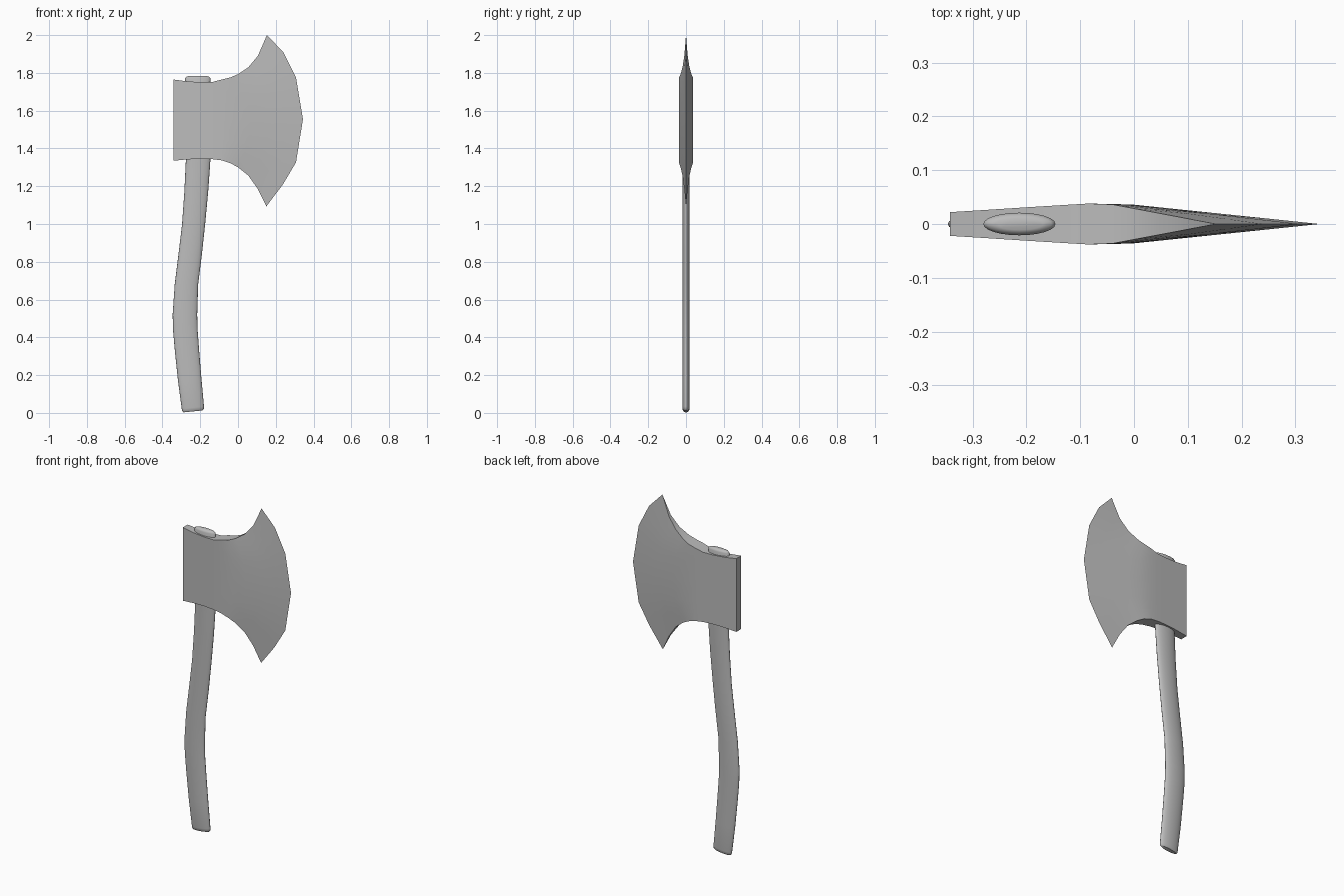
import bpy, math
from mathutils import Vector

if "Cube" in bpy.data.objects:
    bpy.data.objects.remove(bpy.data.objects["Cube"])

grey = bpy.data.materials.new("grey")
grey.diffuse_color = (0.5, 0.5, 0.5, 1)
grey.use_nodes = True
grey.node_tree.nodes["Principled BSDF"].inputs["Base Color"].default_value = grey.diffuse_color


def build(name, verts, faces, angle):
    mesh = bpy.data.meshes.new(name)
    mesh.from_pydata(verts, [], faces)
    mesh.materials.append(grey)
    obj = bpy.data.objects.new(name, mesh)
    bpy.context.collection.objects.link(obj)
    bpy.ops.object.select_all(action='DESELECT')
    obj.select_set(True)
    bpy.context.view_layer.objects.active = obj
    bpy.ops.object.mode_set(mode='EDIT')
    bpy.ops.mesh.select_all(action='SELECT')
    bpy.ops.mesh.remove_doubles(threshold=0.0002)
    bpy.ops.mesh.normals_make_consistent(inside=False)
    bpy.ops.object.mode_set(mode='OBJECT')
    bpy.ops.object.shade_smooth_by_angle(angle=math.radians(angle))
    return obj


# Axe head: outline curves as (x, z), blended into a tapering grid
top = [(-.085, 1.765), (-.04, 1.776), (0, 1.793), (.055, 1.83), (.105, 1.89), (.153, 2.0)]
bottom = [(-.085, 1.337), (-.04, 1.322), (0, 1.30), (.055, 1.256), (.105, 1.185), (.15, 1.093)]
edge = [(.153, 2.0), (.24, 1.91), (.307, 1.777), (.344, 1.555),
        (.307, 1.326), (.238, 1.21), (.15, 1.093)]
back = [(-.342, 1.765, 1.335, .022), (-.27, 1.755, 1.342, .0265),
        (-.20, 1.751, 1.345, .031), (-.135, 1.752, 1.343, .035)]
arc_z = [(2.0 - z) / (2.0 - 1.093) for x, z in edge]

columns = []                                   # each column: list of (x, z, half thickness)
for x, zt, zb, h in back:
    columns.append([(x, zt + (zb - zt) * v, h) for v in arc_z])
n = len(top) - 1
neck_t, neck_b = Vector(top[0]), Vector(bottom[0])
for i in range(n + 1):
    u = (top[i][0] - top[0][0]) / (top[-1][0] - top[0][0])
    h = .038 * min(1, (1 - u) / .85)
    col = []
    for v, e in zip(arc_z, edge):
        p = (Vector(top[i]).lerp(Vector(bottom[i]), v)
             + neck_t.lerp(neck_b, v).lerp(Vector(e), u)
             - Vector(top[0]).lerp(Vector(bottom[0]), v) * (1 - u)
             - Vector(top[-1]).lerp(Vector(bottom[-1]), v) * u)
        col.append((p.x, p.y, h))
    columns.append(col)

rows, cols = len(edge), len(columns)
verts = [(x, s * h, z) for s in (-1, 1) for c in columns for x, z, h in c]


def vid(s, c, r):
    return (s * cols + c) * rows + r


faces = []
for c in range(cols - 1):
    for r in range(rows - 1):                  # cheeks
        for s in (0, 1):
            faces.append((vid(s, c, r), vid(s, c + 1, r), vid(s, c + 1, r + 1), vid(s, c, r + 1)))
    for r in (0, rows - 1):                    # top and bottom walls
        faces.append((vid(0, c, r), vid(0, c + 1, r), vid(1, c + 1, r), vid(1, c, r)))
for r in range(rows - 1):                      # poll at the back
    faces.append((vid(0, 0, r), vid(0, 0, r + 1), vid(1, 0, r + 1), vid(1, 0, r)))
build("axe_head", verts, faces, 30)

# Handle: flattened elliptical sections (centre x, z, half width, half depth, tilt)
sections = [(-.238, .008, .050, .012, .10), (-.238, .014, .057, .017, .10),
            (-.239, .028, .059, .019, .10),
            (-.256, .18, .062, .019, .10), (-.270, .33, .064, .019, .06),
            (-.279, .44, .065, .019, .02), (-.281, .52, .065, .019, 0),
            (-.273, .68, .062, .019, 0), (-.253, .84, .062, .019, 0),
            (-.235, 1.0, .061, .019, 0), (-.221, 1.17, .063, .019, 0),
            (-.211, 1.34, .065, .020, 0), (-.213, 1.72, .067, .021, 0),
            (-.213, 1.772, .067, .021, 0), (-.213, 1.780, .060, .017, 0),
            (-.213, 1.784, .045, .011, 0)]
N = 24
verts, faces = [], []
for cx, z, w, d, tilt in sections:
    for k in range(N):
        a = 2 * math.pi * k / N
        verts.append((cx + w * math.cos(a), d * math.sin(a), z + tilt * w * math.cos(a)))
for i in range(len(sections) - 1):
    for k in range(N):
        m = (k + 1) % N
        faces.append((i * N + k, i * N + m, (i + 1) * N + m, (i + 1) * N + k))
faces.append(tuple(reversed(range(N))))
faces.append(tuple(range((len(sections) - 1) * N, len(sections) * N)))
build("handle", verts, faces, 50)
